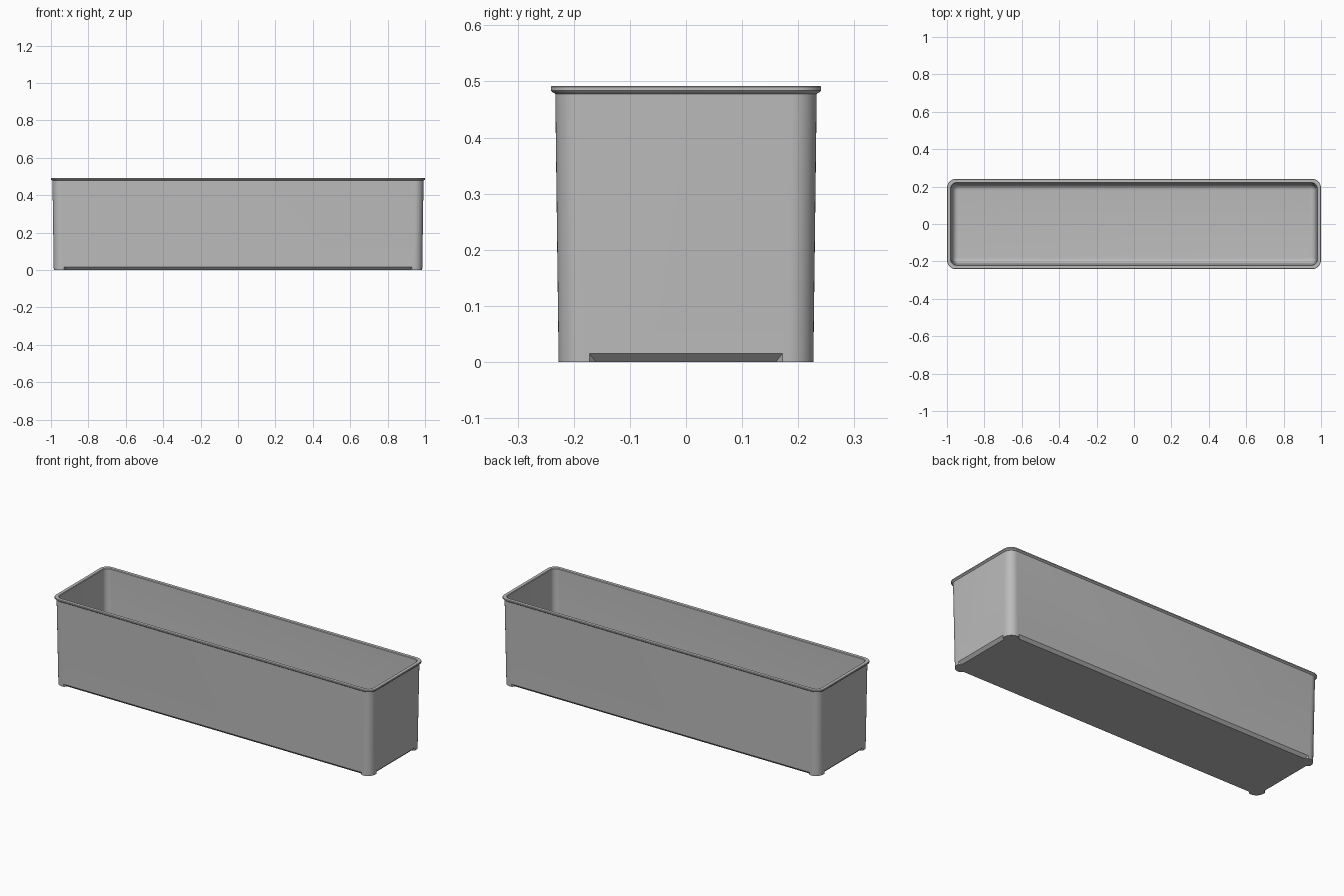
import bpy
import bmesh
from math import cos, sin, pi, radians

if "Cube" in bpy.data.objects:
    bpy.data.objects.remove(bpy.data.objects["Cube"], do_unlink=True)

grey = bpy.data.materials.new("light grey plastic")
grey.use_nodes = True
colour = (0.5, 0.5, 0.5, 1)
grey.diffuse_color = colour
grey.node_tree.nodes["Principled BSDF"].inputs["Base Color"].default_value = colour

CORNER_STEPS = 10


def ring(bm, hx, hy, r, z):
    """Rounded rectangle of vertices at height z."""
    verts = []
    for q, (sx, sy) in enumerate([(1, 1), (-1, 1), (-1, -1), (1, -1)]):
        for i in range(CORNER_STEPS + 1):
            a = (q + i / CORNER_STEPS) * pi / 2
            verts.append(bm.verts.new((sx * (hx - r) + r * cos(a),
                                       sy * (hy - r) + r * sin(a), z)))
    return verts


def make_object(name, bm):
    bmesh.ops.recalc_face_normals(bm, faces=bm.faces)
    mesh = bpy.data.meshes.new(name)
    bm.to_mesh(mesh)
    bm.free()
    obj = bpy.data.objects.new(name, mesh)
    bpy.context.collection.objects.link(obj)
    return obj


# Bin section: half length, half width, corner radius, height
section = [
    (0.985, 0.227, 0.045, 0.0),
    (0.992, 0.233, 0.045, 0.478),
    (0.9985, 0.2395, 0.047, 0.482),   # underside of rim
    (1.0, 0.241, 0.048, 0.484),
    (1.0, 0.241, 0.048, 0.490),
    (0.998, 0.239, 0.046, 0.492),     # flat top of rim
    (0.981, 0.222, 0.033, 0.492),
    (0.978, 0.219, 0.031, 0.489),
]
# Inner wall runs down into a rounded floor edge
FLOOR, FILLET = 0.02, 0.03
for i in range(7):
    a = i / 6 * pi / 2
    inset = FILLET * (1 - cos(a))
    section.append((0.971 - inset, 0.212 - inset, 0.031 - inset * 0.9,
                    FLOOR + FILLET * (1 - sin(a))))

bm = bmesh.new()
rings = [ring(bm, *s) for s in section]
n = len(rings[0])
for lower, upper in zip(rings, rings[1:]):
    for i in range(n):
        j = (i + 1) % n
        bm.faces.new((lower[i], lower[j], upper[j], upper[i]))
bm.faces.new(rings[0])
bm.faces.new(rings[-1])
bin_body = make_object("storage_bin", bm)
bin_body.data.materials.append(grey)


# Sloped cuts along the bottom edges leave a foot at each corner
def edge_cutter(name, wall, half_length, along_x, side):
    bm = bmesh.new()
    d = 0.015
    for u, z in [(-2 * d, -d), (d, 2 * d), (d, -d)]:
        for end in (-1, 1):
            along = end * (half_length + 0.8 * u)
            across = side * (wall + u)
            bm.verts.new((along, across, z) if along_x else (across, along, z))
    bmesh.ops.convex_hull(bm, input=bm.verts)
    return make_object(name, bm)


bpy.context.view_layer.objects.active = bin_body
for side in (-1, 1):
    for wall, half, along_x in [(0.2272, 0.93, True), (0.9852, 0.172, False)]:
        cutter = edge_cutter("foot_cutter", wall, half, along_x, side)
        cutter.hide_render = True
        cutter.data.materials.append(grey)
        mod = bin_body.modifiers.new("foot_cut", "BOOLEAN")
        mod.operation = "DIFFERENCE"
        mod.solver = "EXACT"
        mod.object = cutter
        bpy.ops.object.modifier_apply(modifier=mod.name)
        bpy.data.objects.remove(cutter, do_unlink=True)

# Smooth the rounded corners, keep the edges crisp
for obj in bpy.context.selected_objects:
    obj.select_set(False)
bin_body.select_set(True)
bpy.ops.object.shade_smooth_by_angle(angle=radians(30))
